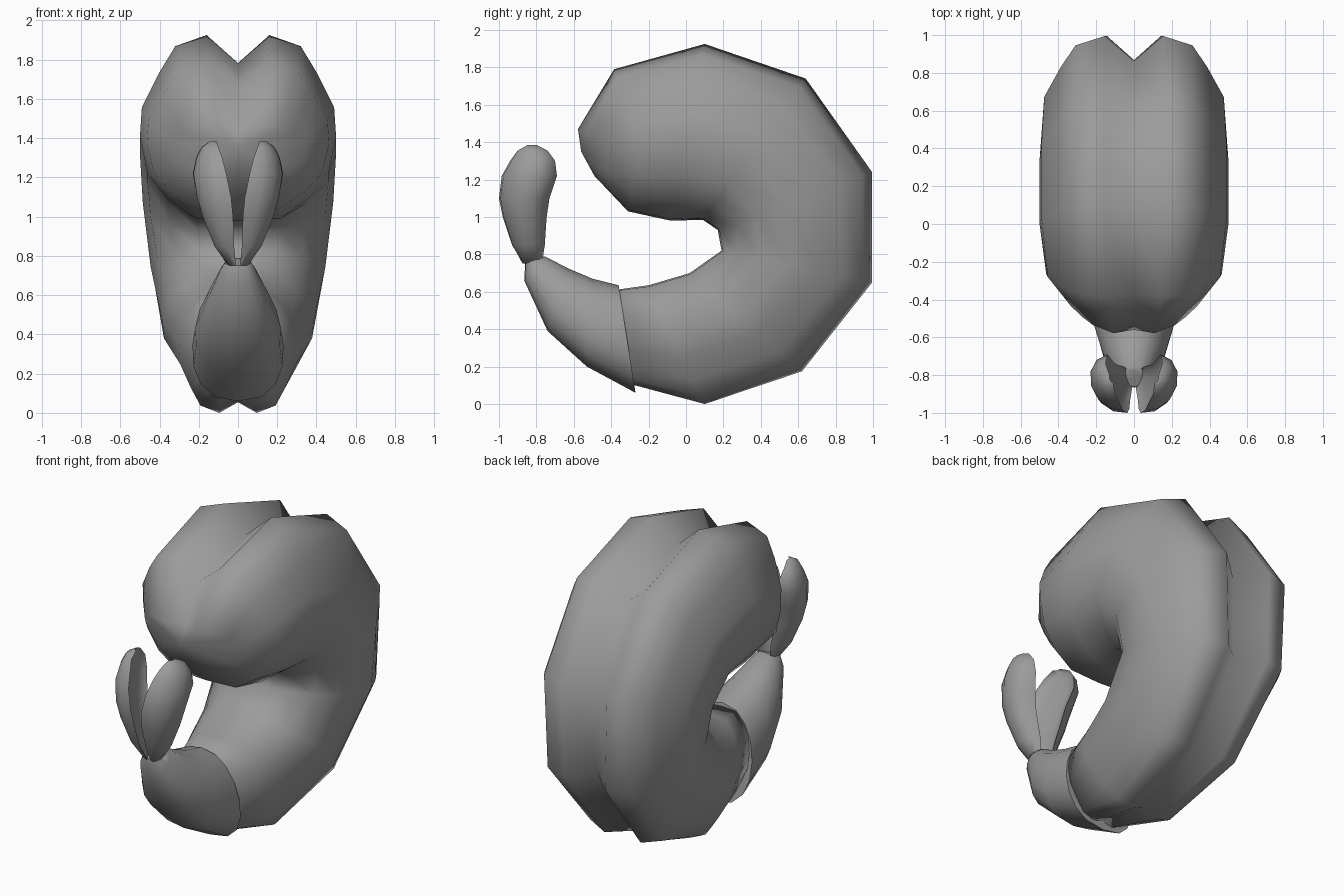
import bpy, bmesh, math
from mathutils import Vector

if "Cube" in bpy.data.objects:
    bpy.data.objects.remove(bpy.data.objects["Cube"])

grey = bpy.data.materials.new("dark_grey")
grey.diffuse_color = (.33, .33, .33, 1)
grey.use_nodes = True
grey.node_tree.nodes["Principled BSDF"].inputs["Base Color"].default_value = grey.diffuse_color


def loft(name, rings, angle=60, bulge=(0, 0, 0)):
    """Skin closed rings of equal size and cap both ends; bulge pushes out the first cap."""
    bm = bmesh.new()
    vs = [[bm.verts.new(p) for p in r] for r in rings]
    n = len(vs[0])
    for a, b in zip(vs, vs[1:]):
        for i in range(n):
            j = (i + 1) % n
            bm.faces.new((a[i], a[j], b[j], b[i]))
    for r, off in ((vs[0], bulge), (vs[-1], (0, 0, 0))):
        c = bm.verts.new(sum((v.co for v in r), Vector()) / n + Vector(off))
        for i in range(n):
            bm.faces.new((r[i], r[(i + 1) % n], c))
    bmesh.ops.recalc_face_normals(bm, faces=bm.faces)
    me = bpy.data.meshes.new(name)
    bm.to_mesh(me)
    bm.free()
    me.materials.append(grey)
    ob = bpy.data.objects.new(name, me)
    bpy.context.collection.objects.link(ob)
    bpy.context.view_layer.objects.active = ob
    ob.select_set(True)
    bpy.ops.object.shade_smooth_by_angle(angle=math.radians(angle))
    ob.select_set(False)
    return ob


def section(outer, inner, half):
    """Place a (x, inner-to-outer) half profile between two side-view points."""
    o, i = Vector((0, *outer)), Vector((0, *inner))
    right = [i.lerp(o, u) + Vector((x, 0, 0)) for x, u in half]
    left = [Vector((-p.x, p.y, p.z)) for p in right[-2:0:-1]]
    return right + left


# curled body with a groove along the back: outer, inner, half width, groove depth
body = [
    ((-.59, 1.47), (-.49, 1.22), .34, .02),
    ((-.385, 1.79), (-.31, 1.03), .465, .12),
    ((.10, 1.925), (-.08, .98), .50, .145),
    ((.64, 1.74), (.09, .985), .50, .145),
    ((.995, 1.24), (.17, .93), .485, .14),
    ((.995, .65), (.19, .82), .445, .13),
    ((.62, .175), (.02, .70), .385, .10),
    ((.10, 0), (-.20, .635), .30, .06),
    ((-.31, .11), (-.38, .61), .20, .02),
]
rings = []
for o, i, w, g in body:
    depth = (Vector(o) - Vector(i)).length
    half = [(0, 0), (.43 * w, .01), (.72 * w, .12), (.92 * w, .25), (w, .45), (.98 * w, .61),
            (.8 * w, .8), (.64 * w, .94), (.32 * w, 1), (0, 1 - g / depth)]
    rings.append(section(o, i, half))
# round the blunt front end and run the groove into it
for p in rings[0]:
    p.y += .12 * (p.x / .34) ** 2
for p in rings[1]:
    p.y += .08 * (p.x / .465) ** 4
rings[0][9].y += .075
loft("body", rings, 180, (0, -.085, 0))

# shell segment at the end of the tail
tail = [
    ((-.27, .06), (-.36, .635), .232),
    ((-.53, .20), (-.50, .67), .218),
    ((-.74, .39), (-.63, .725), .165),
    ((-.865, .66), (-.755, .79), .09),
    ((-.86, .75), (-.775, .785), .065),
]
rings = []
for o, i, w in tail:
    half = [(w * abs(math.sin(math.pi * k / 8)) ** .8 * (.84 + .04 * k), .5 - .5 * math.cos(math.pi * k / 8))
            for k in range(9)]
    rings.append(section(o, i, half))
loft("tail_segment", rings)

# two cupped tail fins: z, front edge x y, back edge x y, outermost x
fin = [
    (.75, .01, -.87, .035, -.77, .05),
    (.85, .02, -.93, .05, -.755, .12),
    (1.0, .025, -.98, .09, -.745, .18),
    (1.1, .035, -1.0, .11, -.73, .208),
    (1.22, .06, -.985, .14, -.69, .227),
    (1.30, .08, -.94, .145, -.70, .21),
    (1.355, .10, -.90, .15, -.74, .18),
    (1.385, .11, -.84, .13, -.80, .14),
]
for side, s in (("right", 1), ("left", -1)):
    rings = []
    for z, xf, yf, xb, yb, xo in fin:
        f, b = Vector((xf, yf, z)), Vector((xb, yb, z))
        mid = (f + b) / 2
        bulge = Vector((xo - mid.x, -.02, 0))
        ring = []
        for k in range(12):
            a = math.tau * k / 12
            d = math.sin(a) if k <= 6 else -.3 * math.sin(a)
            p = mid + (f - mid) * math.cos(a) + bulge * d
            ring.append(Vector((s * p.x, p.y, p.z)))
        rings.append(ring)
    loft("tail_fin_" + side, rings)
